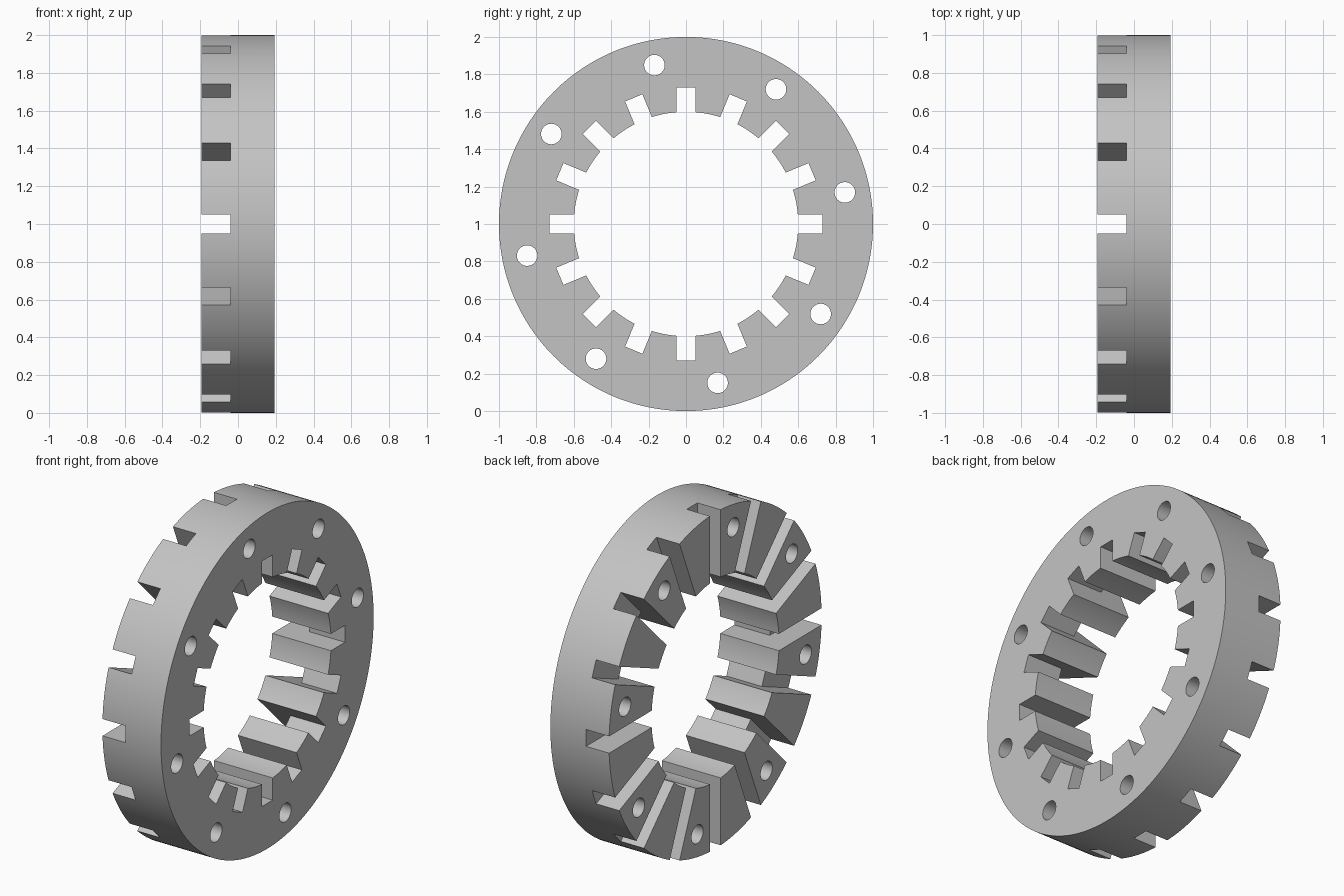
import bpy, bmesh
from math import radians
from mathutils import Matrix, Vector

if "Cube" in bpy.data.objects:
    bpy.data.objects.remove(bpy.data.objects["Cube"], do_unlink=True)

HALF = 0.193          # half thickness along x
OUTER, INNER = 1.0, 0.6
SLOT_FLOOR, NOTCH_TOP, SLOT_HALF = -0.041, 0.73, 0.05
SLOTS, HOLES = 16, 8
HOLE_R, HOLE_CIRCLE = 0.055, 0.866
CENTRE = Vector((0, 0, 1))

grey = bpy.data.materials.new("light_grey")
grey.use_nodes = True
grey.diffuse_color = (0.55, 0.55, 0.55, 1)
grey.node_tree.nodes["Principled BSDF"].inputs["Base Color"].default_value = (0.55, 0.55, 0.55, 1)


def make_object(name, bm):
    bmesh.ops.recalc_face_normals(bm, faces=bm.faces)
    mesh = bpy.data.meshes.new(name)
    bm.to_mesh(mesh)
    bm.free()
    mesh.materials.append(grey)
    obj = bpy.data.objects.new(name, mesh)
    obj.location = CENTRE
    bpy.context.collection.objects.link(obj)
    return obj


def turn(degrees):
    return Matrix.Rotation(radians(degrees), 4, 'X')


# Ring body: rectangular section swept around the x axis
bm = bmesh.new()
steps = 192
rings = []
for i in range(steps):
    spin = turn(360 * i / steps)
    section = [(-HALF, INNER), (HALF, INNER), (HALF, OUTER), (-HALF, OUTER)]
    rings.append([bm.verts.new(spin @ Vector((x, 0, r))) for x, r in section])
for a, b in zip(rings, rings[1:] + rings[:1]):
    for j in range(4):
        k = (j + 1) % 4
        bm.faces.new((a[j], a[k], b[k], b[j]))
ring = make_object("slotted_ring", bm)

# Cutter: L-shaped blades make the radial slots and the inner notches
bm = bmesh.new()
blade = [(-0.4, 0.45), (0.4, 0.45), (0.4, NOTCH_TOP),
         (SLOT_FLOOR, NOTCH_TOP), (SLOT_FLOOR, 1.2), (-0.4, 1.2)]
for i in range(SLOTS):
    spin = turn(360 * i / SLOTS)
    near, far = [[bm.verts.new(spin @ Vector((x, y, r))) for x, r in blade]
                 for y in (-SLOT_HALF, SLOT_HALF)]
    bm.faces.new(near)
    bm.faces.new(far[::-1])
    for j in range(len(blade)):
        k = (j + 1) % len(blade)
        bm.faces.new((near[k], near[j], far[j], far[k]))

# Cutter: bolt holes through every second tooth
for i in range(HOLES):
    place = turn(360 * (i + 0.25) / HOLES) @ Matrix.Translation((0, 0, HOLE_CIRCLE))
    bmesh.ops.create_cone(bm, cap_ends=True, segments=40, radius1=HOLE_R, radius2=HOLE_R,
                          depth=1, matrix=place @ Matrix.Rotation(radians(90), 4, 'Y'))
cutter = make_object("slot_cutter", bm)
cutter.hide_render = True

# Cut the ring, then remove the helper
cut = ring.modifiers.new("cut", 'BOOLEAN')
cut.operation, cut.solver, cut.object = 'DIFFERENCE', 'EXACT', cutter
bpy.ops.object.select_all(action='DESELECT')
ring.select_set(True)
bpy.context.view_layer.objects.active = ring
bpy.ops.object.modifier_apply(modifier=cut.name)
bpy.data.objects.remove(cutter, do_unlink=True)
bpy.ops.object.shade_smooth_by_angle(angle=radians(25))
